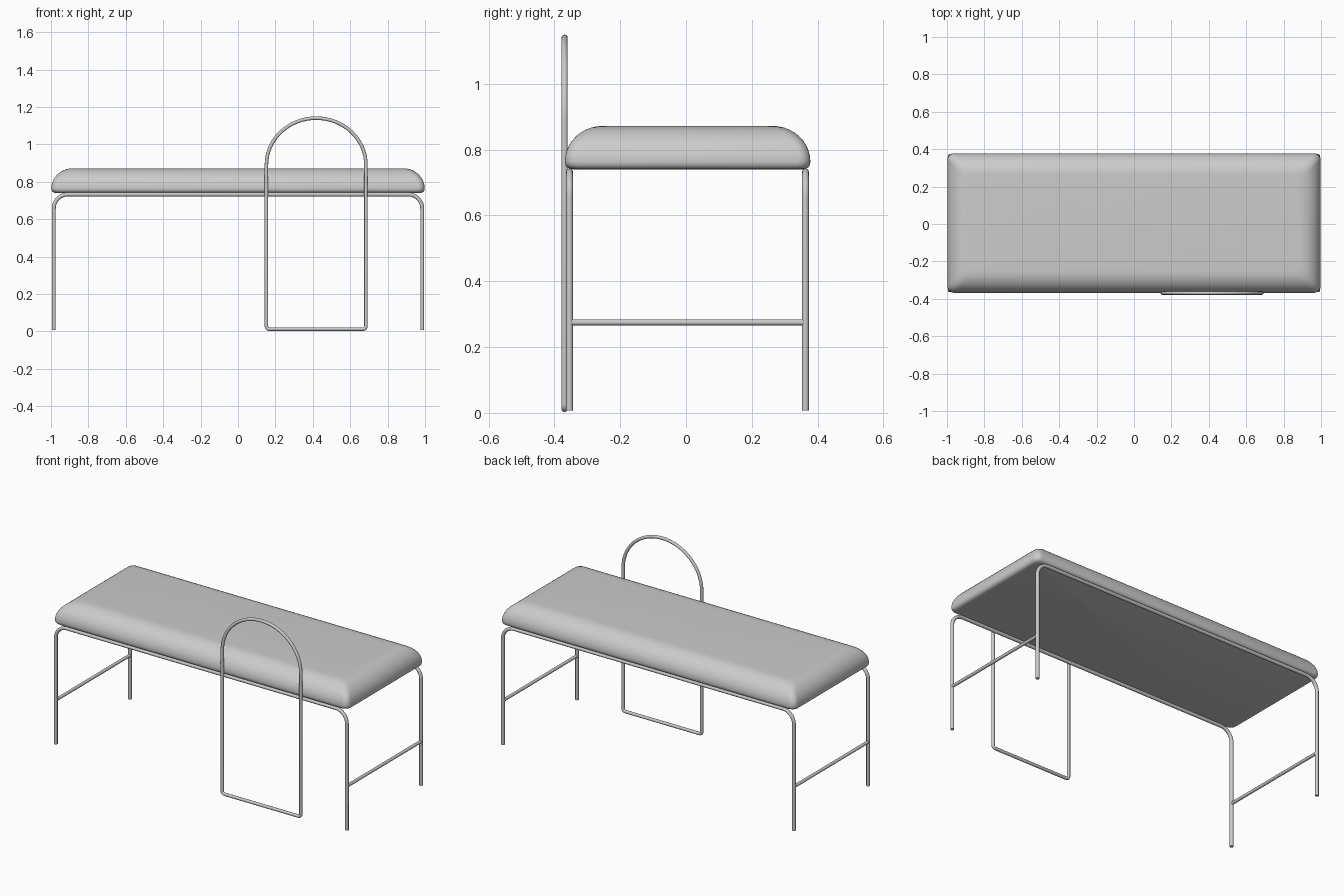
import bpy, bmesh
from math import pi, sin, cos, radians

if "Cube" in bpy.data.objects:
    bpy.data.objects.remove(bpy.data.objects["Cube"])

YC = 0.005  # the bench body sits slightly behind the hoop


def finish(obj, angle=40):
    bpy.ops.object.select_all(action='DESELECT')
    obj.select_set(True)
    bpy.context.view_layer.objects.active = obj
    if obj.type == 'CURVE':
        bpy.ops.object.convert(target='MESH')
    bpy.ops.object.shade_smooth_by_angle(angle=radians(angle))


def tube(name, points, radius, closed=False):
    curve = bpy.data.curves.new(name, 'CURVE')
    curve.dimensions = '3D'
    curve.bevel_depth = radius
    curve.bevel_resolution = 4
    curve.use_fill_caps = True
    spline = curve.splines.new('POLY')
    spline.points.add(len(points) - 1)
    for p, co in zip(spline.points, points):
        p.co = (*co, 1)
    spline.use_cyclic_u = closed
    obj = bpy.data.objects.new(name, curve)
    bpy.context.collection.objects.link(obj)
    finish(obj)


def arc(cx, cz, rx, rz, a0, a1, n, y):
    angles = [radians(a0 + (a1 - a0) * i / n) for i in range(n + 1)]
    return [(cx + rx * cos(a), y, cz + rz * sin(a)) for a in angles]


def rounded_rect(hx, hy, r, n=6):
    pts = []
    for k, (sx, sy) in enumerate([(1, 1), (-1, 1), (-1, -1), (1, -1)]):
        for i in range(n + 1):
            a = (k + i / n) * pi / 2
            pts.append((sx * (hx - r) + r * cos(a), sy * (hy - r) + r * sin(a)))
    return pts


# Cushion: rounded rectangles lofted along a pillow-edge profile (inset, z)
profile = [(0.022 * (1 - cos(radians(a))), 0.762 - 0.022 * sin(radians(a)))
           for a in (90, 67, 45, 22)]
profile += [(0.115 * (1 - cos(radians(a))), 0.764 + 0.108 * sin(radians(a)))
            for a in range(0, 91, 9)]
bm = bmesh.new()
rings = []
for inset, z in profile:
    rings.append([bm.verts.new((x, y + YC, z))
                  for x, y in rounded_rect(0.998 - inset, 0.373 - inset, 0.035)])
for low, high in zip(rings, rings[1:]):
    for i in range(len(low)):
        j = (i + 1) % len(low)
        bm.faces.new((low[i], low[j], high[j], high[i]))
bm.faces.new(rings[0][::-1])
bm.faces.new(rings[-1])
mesh = bpy.data.meshes.new("cushion")
bm.to_mesh(mesh)
bm.free()
cushion = bpy.data.objects.new("cushion", mesh)
bpy.context.collection.objects.link(cushion)
finish(cushion)

# Front and back bent-tube leg frames
LEG_X, RAIL_Z, BEND = 0.985, 0.732, 0.075
for name, y in (("front_leg_frame", -0.354), ("back_leg_frame", 0.363)):
    path = [(LEG_X, y, 0.007)]
    path += arc(LEG_X - BEND, RAIL_Z - BEND, BEND, BEND, 0, 90, 10, y)
    path += arc(-LEG_X + BEND, RAIL_Z - BEND, BEND, BEND, 90, 180, 10, y)
    path.append((-LEG_X, y, 0.007))
    tube(name, path, 0.0105)

# Cross bars between the legs at each end
for name, x in (("left_cross_bar", -LEG_X), ("right_cross_bar", LEG_X)):
    tube(name, [(x, -0.354, 0.275), (x, 0.363, 0.275)], 0.0095)

# Arched hoop on the front side
HX, HW, HY, R = 0.418, 0.266, -0.369, 0.015
hoop = arc(HX, 0.89, HW, 0.25, 0, 180, 32, HY)
hoop += arc(HX - HW + R, 0.012 + R, R, R, 180, 270, 5, HY)
hoop += arc(HX + HW - R, 0.012 + R, R, R, 270, 360, 5, HY)
tube("arched_hoop", hoop, 0.0095, closed=True)
